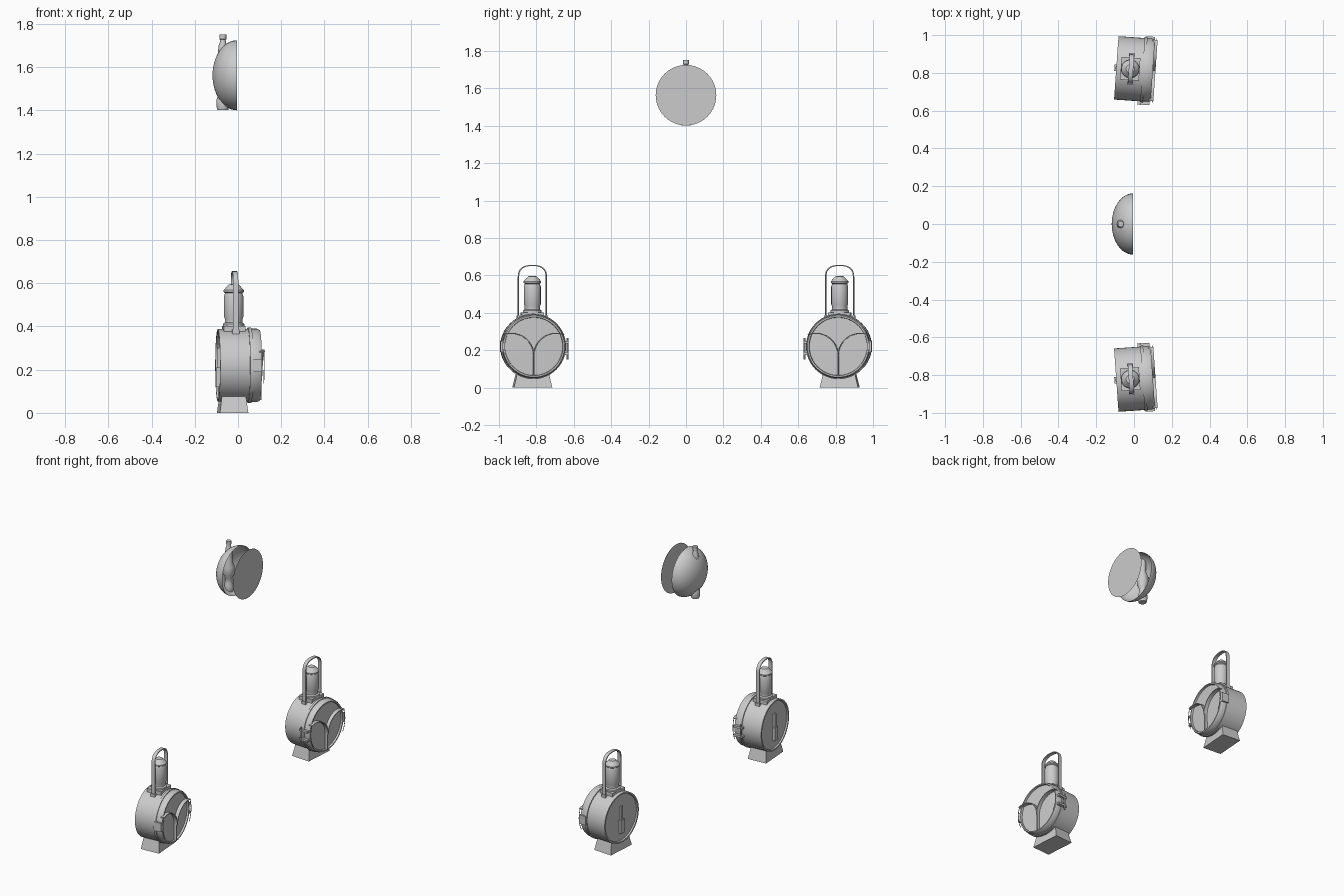
import bpy, bmesh
from math import sin, cos, pi, radians
from mathutils import Matrix, Vector

if "Cube" in bpy.data.objects:
    bpy.data.objects.remove(bpy.data.objects["Cube"])


def finish(name, bm, m=Matrix(), closed=True):
    if closed:
        bmesh.ops.recalc_face_normals(bm, faces=bm.faces[:])
    bm.transform(m)
    if m.determinant() < 0:
        bmesh.ops.reverse_faces(bm, faces=bm.faces[:])
    me = bpy.data.meshes.new(name)
    bm.to_mesh(me)
    bm.free()
    ob = bpy.data.objects.new(name, me)
    bpy.context.collection.objects.link(ob)
    bpy.ops.object.select_all(action='DESELECT')
    bpy.context.view_layer.objects.active = ob
    ob.select_set(True)
    bpy.ops.object.shade_smooth_by_angle(angle=radians(35))
    return ob


def lathe(name, profile, axis, centre, m=Matrix(), n=40):
    """profile: (position along axis, radius); axis 'X' or 'Z'."""
    bm = bmesh.new()
    rings = []
    for h, r in profile:
        angs = [2 * pi * i / n for i in range(n)] if r > 0 else [0]
        ring = []
        for a in angs:
            p = (h, r * cos(a), r * sin(a)) if axis == 'X' else (r * cos(a), r * sin(a), h)
            ring.append(bm.verts.new(Vector(p) + Vector(centre)))
        rings.append(ring)
    for a, b in zip(rings, rings[1:]):
        for i in range(n):
            j = (i + 1) % n
            if len(a) == 1:
                bm.faces.new((a[0], b[j], b[i]))
            elif len(b) == 1:
                bm.faces.new((a[i], a[j], b[0]))
            else:
                bm.faces.new((a[i], a[j], b[j], b[i]))
    return finish(name, bm, m)


def ribbon(name, path, x0, x1, thick, m):
    """Flat band following a path in the YZ plane."""
    bm = bmesh.new()
    rings = []
    for i, p in enumerate(path):
        a, b = Vector(path[max(i - 1, 0)]), Vector(path[min(i + 1, len(path) - 1)])
        d = (b - a).normalized()
        nrm = Vector((-d.y, d.x)) * thick / 2
        q = Vector(p)
        rings.append([bm.verts.new((x, *(q + nrm * s)))
                      for x, s in ((x0, -1), (x1, -1), (x1, 1), (x0, 1))])
    for a, b in zip(rings, rings[1:]):
        for i in range(4):
            j = (i + 1) % 4
            bm.faces.new((a[i], a[j], b[j], b[i]))
    bm.faces.new(rings[0])
    bm.faces.new(rings[-1])
    return finish(name, bm, m)


def box(name, lo, hi, m, top=(1, 1)):
    bm = bmesh.new()
    bmesh.ops.create_cube(bm, size=1)
    lo, hi = Vector(lo), Vector(hi)
    for v in bm.verts:
        if v.co.z > 0:
            v.co.x *= top[0]
            v.co.y *= top[1]
        v.co = (lo + hi) / 2 + Vector([c * d for c, d in zip(v.co, hi - lo)])
    return finish(name, bm, m)


def lantern(side, m):
    c = (0, 0, 0.22)

    def nm(part):
        return f"{side}_{part}"

    # Drum, bezel and lens
    lathe(nm("drum"), [(-0.085, 0), (-0.085, 0.155), (-0.094, 0.158), (-0.094, 0.168),
                       (0.05, 0.168)], 'X', c, m, 48)
    lathe(nm("bezel"), [(0.045, 0.166), (0.045, 0.175), (0.06, 0.175), (0.06, 0.170),
                        (0.088, 0.170), (0.1, 0.164), (0.1, 0.156), (0.086, 0.154)], 'X', c, m, 48)
    lathe(nm("lens"), [(0.088, 0.156), (0.09, 0)], 'X', c, m, 48)
    # Three-armed guard in front of the lens
    arm = [(0.12 * (1 - cos(radians(t))), 0.17 + 0.12 * sin(radians(t))) for t in range(0, 111, 10)]
    ribbon(nm("guard_arm_a"), arm, 0.088, 0.114, 0.005, m)
    ribbon(nm("guard_arm_b"), [(-y, z) for y, z in arm], 0.088, 0.114, 0.005, m)
    ribbon(nm("guard_leg"), [(0, 0.172), (0, 0.06)], 0.088, 0.108, 0.006, m)
    for s in (-1, 1):
        rim = [(s * 0.168 * cos(radians(t)), 0.22 + 0.168 * sin(radians(t))) for t in range(20, -31, -10)]
        ribbon(nm(f"guard_wire_{'in' if s < 0 else 'out'}"), rim, 0.108, 0.111, 0.003, m)
    # Tapered foot
    box(nm("foot"), (-0.091, -0.103, 0), (0.041, 0.103, 0.085), m, (0.82, 0.8))
    # Chimney with seat plate and cap
    box(nm("chimney_seat"), (-0.07, -0.06, 0.365), (0.03, 0.06, 0.402), m)
    lathe(nm("chimney"), [(0.4, 0), (0.4, 0.05), (0.412, 0.05), (0.418, 0.041), (0.435, 0.041),
                          (0.445, 0.045), (0.54, 0.045), (0.555, 0.04), (0.56, 0.047),
                          (0.568, 0.047), (0.585, 0.032), (0.595, 0.022), (0.597, 0)],
          'Z', (-0.02, 0, 0), m, 32)
    # Carrying handle
    arc = [(0.075 * abs(cos(t)) ** 0.8 * (1 if cos(t) > 0 else -1), 0.59 + 0.063 * sin(t) ** 0.8)
           for t in [pi * i / 16 for i in range(1, 16)]]
    ribbon(nm("handle"), [(0.075, 0.365), (0.075, 0.59)] + arc + [(-0.075, 0.59), (-0.075, 0.365)],
           -0.028, -0.004, 0.006, m)
    for s in (-1, 1):
        y = 0.075 * s
        box(nm(f"handle_lug_{'in' if s < 0 else 'out'}"), (-0.032, y - 0.008, 0.355),
            (0, y + 0.008, 0.385), m)
    # Rear bracket
    box(nm("bracket_socket"), (-0.104, -0.018, 0.12), (-0.08, 0.018, 0.21), m)
    box(nm("bracket_tongue"), (-0.098, -0.008, 0.2), (-0.08, 0.008, 0.3), m)
    # Hinge inside, latch outside
    lathe(nm("hinge_pin"), [(0.15, 0), (0.15, 0.005), (0.265, 0.005), (0.265, 0)],
          'Z', (0.045, -0.183, 0), m, 12)
    for z in (0.175, 0.235):
        box(nm(f"hinge_strap_{int(z * 1000)}"), (0.03, -0.185, z), (0.095, -0.164, z + 0.014), m)
    box(nm("latch"), (0.05, 0.16, 0.19), (0.1, 0.178, 0.25), m)


turn = Matrix.Rotation(radians(-4), 4, 'Z')
lantern("left", Matrix.Translation((0, 0.82, 0)) @ turn)
lantern("right", Matrix.Scale(-1, 4, (0, 1, 0)) @ Matrix.Translation((0, 0.82, 0)) @ turn)

# Upper headlamp: open reflector, flat lens and burner tube
mid = (0, 0, 1.563)
lathe("reflector", [(-0.005 - 0.113 * cos(pi / 2 * i / 12), 0.162 * sin(pi / 2 * i / 12))
                    for i in range(13)], 'X', mid)
lathe("headlamp_lens", [(0.075, 0.162), (0.075, 0)], 'X', mid)
lathe("burner_tube", [(1.402, 0), (1.402, 0.025), (1.415, 0.029), (1.45, 0.03), (1.47, 0.022),
                      (1.5, 0.022), (1.53, 0.036), (1.58, 0.036), (1.62, 0.022), (1.68, 0.022),
                      (1.7, 0.02), (1.715, 0.014), (1.728, 0.013), (1.73, 0.016), (1.752, 0.016),
                      (1.752, 0)], 'Z', (-0.07, 0, 0), n=24)
